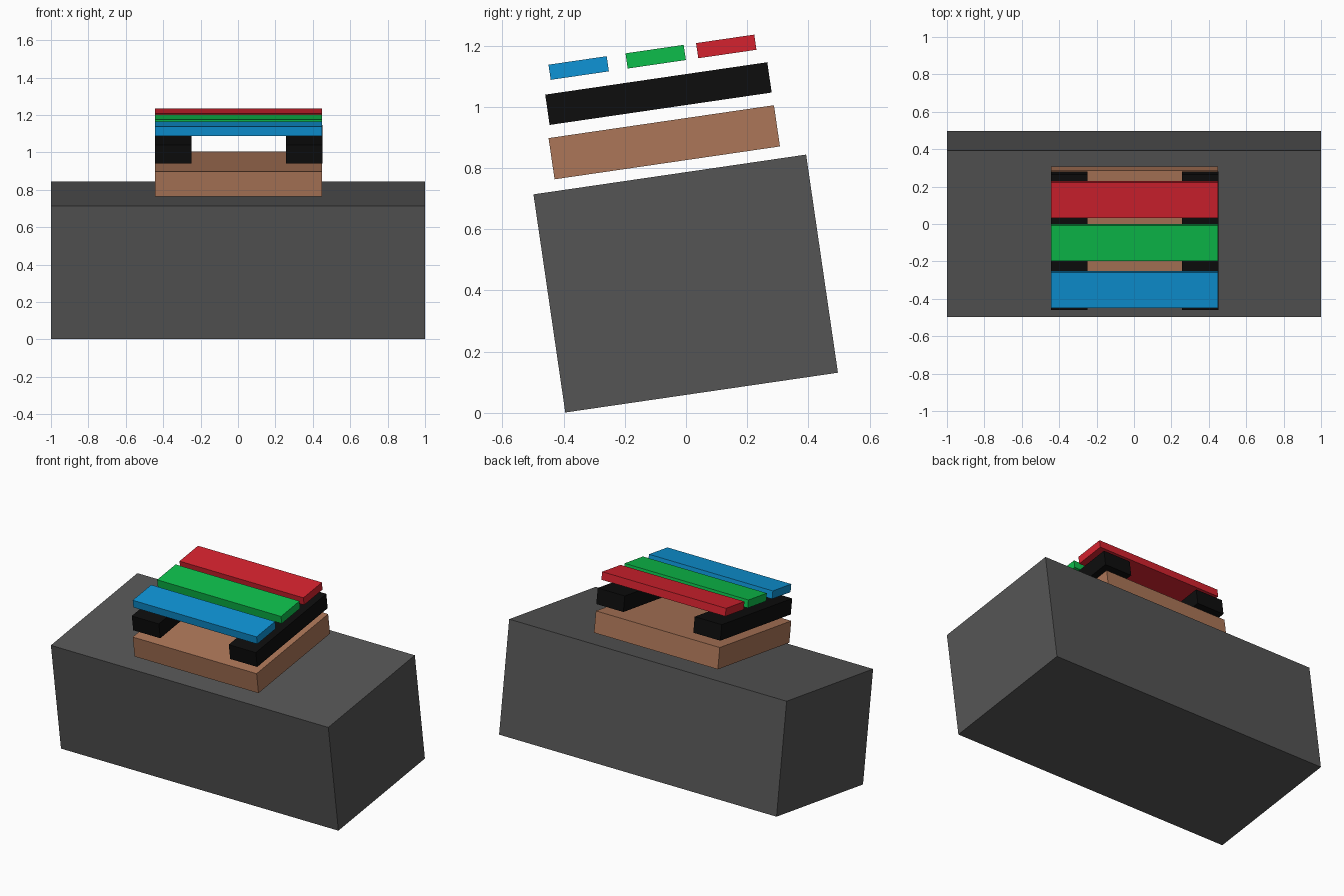
import bpy
from mathutils import Matrix
from math import radians

if "Cube" in bpy.data.objects:
    bpy.data.objects.remove(bpy.data.objects["Cube"])

TILT = radians(8.3)


def material(name, rgb):
    # Convert 0-255 sRGB to linear
    lin = [(c / 255 / 12.92) if c < 11 else ((c / 255 + 0.055) / 1.055) ** 2.4 for c in rgb]
    m = bpy.data.materials.new(name)
    m.diffuse_color = (*lin, 1)
    m.use_nodes = True
    m.node_tree.nodes["Principled BSDF"].inputs["Base Color"].default_value = m.diffuse_color
    return m


grey = material("dark grey", (85, 85, 85))
brown = material("brown", (172, 118, 88))
black = material("black", (13, 13, 13))
blue = material("blue", (14, 148, 214))
green = material("green", (13, 190, 75))
red = material("red", (212, 34, 46))


def box(name, centre, size, mat):
    """Box tilted up toward the back, like the whole model."""
    bpy.ops.mesh.primitive_cube_add(size=1, location=centre, rotation=(TILT, 0, 0))
    ob = bpy.context.object
    ob.name = name
    ob.data.transform(Matrix.Diagonal((*size, 1)))
    ob.data.materials.append(mat)
    return ob


# Large base block and the floating pad above it
box("base_block", (0, -0.001, 0.4225), (2, 0.9, 0.72), grey)
box("pad", (0.002, -0.071, 0.884), (0.893, 0.744, 0.136), brown)

# Pair of side rails
for side, x in (("left", -0.346), ("right", 0.353)):
    box(side + "_rail", (x, -0.09, 1.043), (0.195, 0.733, 0.1), black)

# Three coloured slats across the rails
for name, y, z, mat in (("front_slat", -0.3505, 1.1265, blue),
                        ("middle_slat", -0.099, 1.1635, green),
                        ("back_slat", 0.1315, 1.197, red)):
    box(name, (0.002, y, z), (0.893, 0.192, 0.05), mat)
